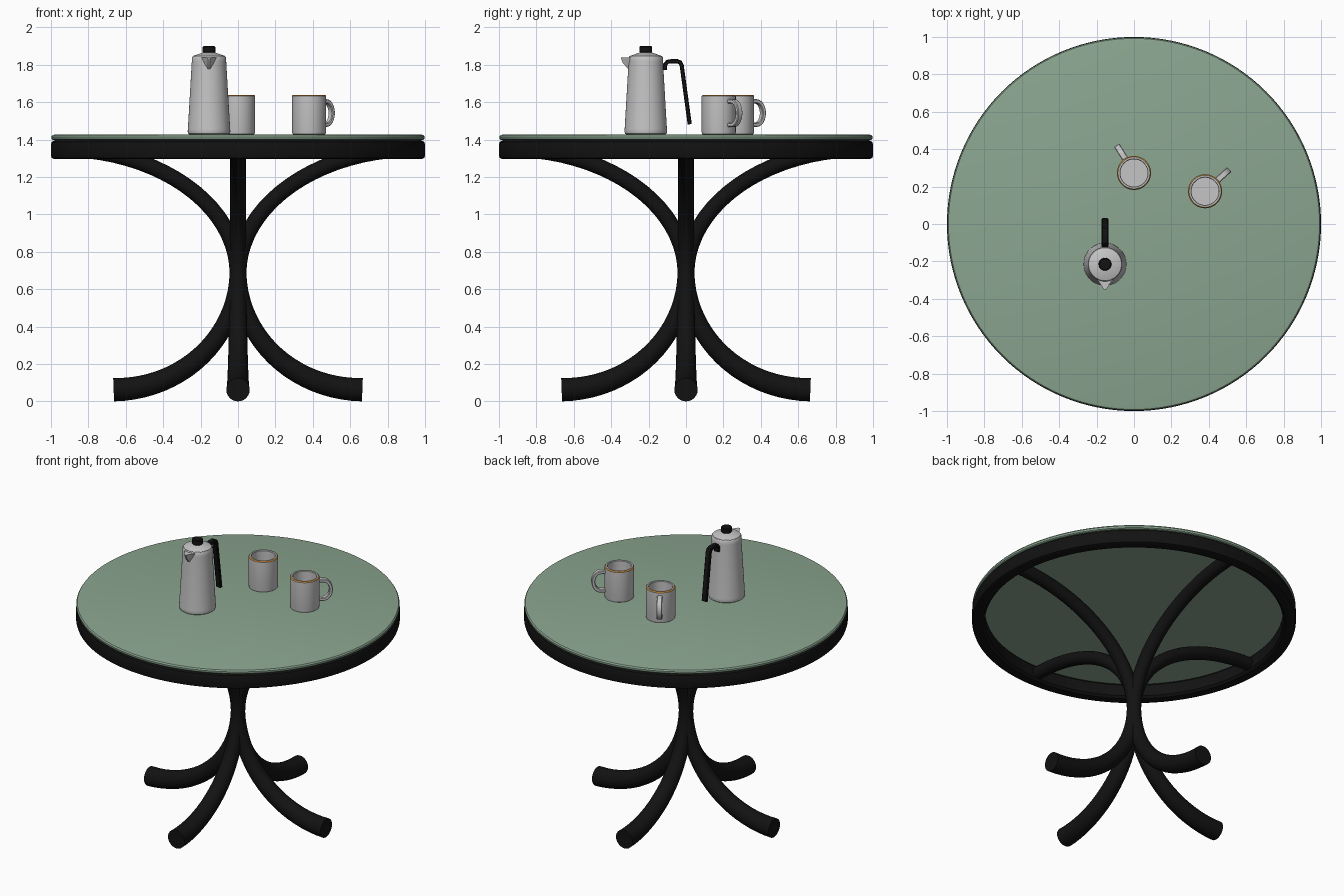
import bpy, bmesh, math
from mathutils import Vector, Matrix

if "Cube" in bpy.data.objects:
    bpy.data.objects.remove(bpy.data.objects["Cube"])


def material(name, rgb):
    m = bpy.data.materials.new(name)
    m.diffuse_color = (*rgb, 1)
    m.use_nodes = True
    m.node_tree.nodes["Principled BSDF"].inputs["Base Color"].default_value = m.diffuse_color
    return m


GREEN = material("sage green", (0.26, 0.38, 0.28))
BLACK = material("matt black", (0.006, 0.006, 0.006))
STEEL = material("light grey", (0.56, 0.56, 0.56))
ORANGE = material("orange trim", (0.62, 0.26, 0.04))


def finish(bm, name, mats, loc=(0, 0, 0), rot=0, angle=35):
    bmesh.ops.recalc_face_normals(bm, faces=bm.faces)
    me = bpy.data.meshes.new(name)
    bm.to_mesh(me)
    bm.free()
    for m in mats:
        me.materials.append(m)
    ob = bpy.data.objects.new(name, me)
    bpy.context.collection.objects.link(ob)
    ob.matrix_world = Matrix.Translation(loc) @ Matrix.Rotation(rot, 4, 'Z')
    bpy.ops.object.select_all(action='DESELECT')
    ob.select_set(True)
    bpy.context.view_layer.objects.active = ob
    bpy.ops.object.shade_smooth_by_angle(angle=math.radians(angle))
    return ob


def lathe(name, profile, mats, loc=(0, 0, 0), n=64, closed=False, trim=()):
    """Turn an (r, z) profile about z; spans listed in trim get the second material."""
    bm = bmesh.new()
    rings = []
    for r, z in profile:
        if r == 0:
            rings.append([bm.verts.new((0, 0, z))] * n)
        else:
            rings.append([bm.verts.new((r * math.cos(2 * math.pi * i / n),
                                        r * math.sin(2 * math.pi * i / n), z)) for i in range(n)])
    for k in range(len(rings) if closed else len(rings) - 1):
        a, b = rings[k], rings[(k + 1) % len(rings)]
        for i in range(n):
            j = (i + 1) % n
            f = bm.faces.new(list(dict.fromkeys((a[i], a[j], b[j], b[i]))))
            f.material_index = 1 if k in trim else 0
    return finish(bm, name, mats, loc)


def sweep(name, path, section, mats, loc=(0, 0, 0), rot=0):
    """Sweep a section along an (x, z) path; section(t) gives (across, sideways) points."""
    bm = bmesh.new()
    pts = [Vector((x, 0, z)) for x, z in path]
    rings = []
    for i, p in enumerate(pts):
        d0 = (p - pts[max(i - 1, 0)]).normalized()
        d1 = (pts[min(i + 1, len(pts) - 1)] - p).normalized()
        tan = (d0 + d1).normalized()
        nor = Vector((-tan.z, 0, tan.x))
        miter = 1 / max(0.6, tan.dot(d1 if d1.length else d0))
        rings.append([bm.verts.new(p + nor * u * miter + Vector((0, v, 0)))
                      for u, v in section(i / (len(pts) - 1))])
    n = len(rings[0])
    for a, b in zip(rings, rings[1:]):
        for i in range(n):
            bm.faces.new((a[i], a[(i + 1) % n], b[(i + 1) % n], b[i]))
    bm.faces.new(rings[0])
    bm.faces.new(rings[-1])
    return finish(bm, name, mats, loc, rot)


def tube(r0, r1, n=24):
    def section(t):
        r = r0 + (r1 - r0) * min(1, 2 * t)
        return [(r * math.cos(2 * math.pi * i / n), r * math.sin(2 * math.pi * i / n)) for i in range(n)]
    return section


def strap(w, h):
    c = 0.004
    return lambda t: [(h, w - c), (h - c, w), (c - h, w), (-h, w - c),
                      (-h, c - w), (c - h, -w), (h - c, -w), (h, c - w)]


# Table top and the rounded ring below it
lathe("table_top", [(0, 1.398), (0.99, 1.398), (0.997, 1.403), (0.998, 1.415), (0.992, 1.424),
                    (0.98, 1.427), (0, 1.427)], [GREEN], n=128)
lathe("top_ring", [(0.92, 1.31), (0.935, 1.297), (0.985, 1.297), (0.996, 1.302), (1.0, 1.315),
                   (1.0, 1.375), (0.996, 1.388), (0.985, 1.393), (0.975, 1.398), (0.93, 1.398),
                   (0.92, 1.385)], [BLACK], n=128, closed=True)

# Four legs: a foot arc and a larger upper arc meeting at the middle
steps = 20
leg = []
for i in range(steps + 1):
    t = math.pi / 2 * i / steps
    leg.append((0.665 - 0.662 * math.sin(t), 0.685 - 0.622 * math.cos(t)))
for i in range(1, steps + 1):
    t = math.pi / 2 * i / steps
    leg.append((0.95 - 0.947 * math.cos(t), 0.685 + 0.665 * math.sin(t)))
for k, side in enumerate(("right", "back", "left", "front")):
    sweep(side + "_leg", leg, tube(0.0625, 0.042), [BLACK], rot=k * math.pi / 2)

# Coffee pot: body, lid, knob, spout and handle
Z = 1.427
pot = (-0.155, -0.215, Z)
lathe("pot_body", [(0, 0), (0.104, 0), (0.111, 0.005), (0.114, 0.016), (0.113, 0.03), (0.092, 0.39),
                   (0.092, 0.412), (0.088, 0.418), (0, 0.418)], [STEEL], pot)
lathe("pot_lid", [(0, 0.414), (0.086, 0.414), (0.086, 0.42), (0.035, 0.438), (0, 0.438)], [STEEL], pot)
lathe("pot_knob", [(0, 0.436), (0.028, 0.436), (0.034, 0.442), (0.034, 0.468), (0.03, 0.473), (0, 0.473)],
      [BLACK], pot, n=32)
bm = bmesh.new()
for s in (-1, 1):
    for x, y, z in ((0.045, -0.075, 0.412), (0.007, -0.134, 0.412), (0.006, -0.124, 0.385),
                    (0.006, -0.09, 0.345), (0.03, -0.08, 0.38)):
        bm.verts.new((s * x, y, z))
bmesh.ops.convex_hull(bm, input=bm.verts)
finish(bm, "pot_spout", [STEEL], pot)
sweep("pot_handle", [(0.102, 0.345), (0.104, 0.375), (0.116, 0.389), (0.135, 0.392), (0.17, 0.392),
                     (0.184, 0.386), (0.192, 0.37), (0.235, 0.055)],
      strap(0.018, 0.011), [BLACK], pot, math.pi / 2)

# Two mugs with an orange outer rim line and a strap handle
grip = [(0.084, 0.178), (0.115, 0.178)]
for i in range(1, 12):
    t = math.pi / 2 - math.pi * i / 12
    grip.append((0.115 + 0.048 * math.cos(t), 0.115 + 0.063 * math.sin(t)))
grip += [(0.115, 0.052), (0.084, 0.052)]
for name, x, y, ang in (("back_mug", 0.0, 0.273, 122), ("right_mug", 0.38, 0.175, 42)):
    loc = (x, y, Z)
    lathe(name, [(0, 0), (0.083, 0), (0.089, 0.004), (0.091, 0.012), (0.091, 0.207), (0.085, 0.213),
                 (0.076, 0.213), (0.073, 0.209), (0.073, 0.014), (0, 0.014)],
          [STEEL, ORANGE], loc, trim=(4,))
    sweep(name + "_handle", grip, strap(0.017, 0.011), [STEEL], loc, math.radians(ang))
